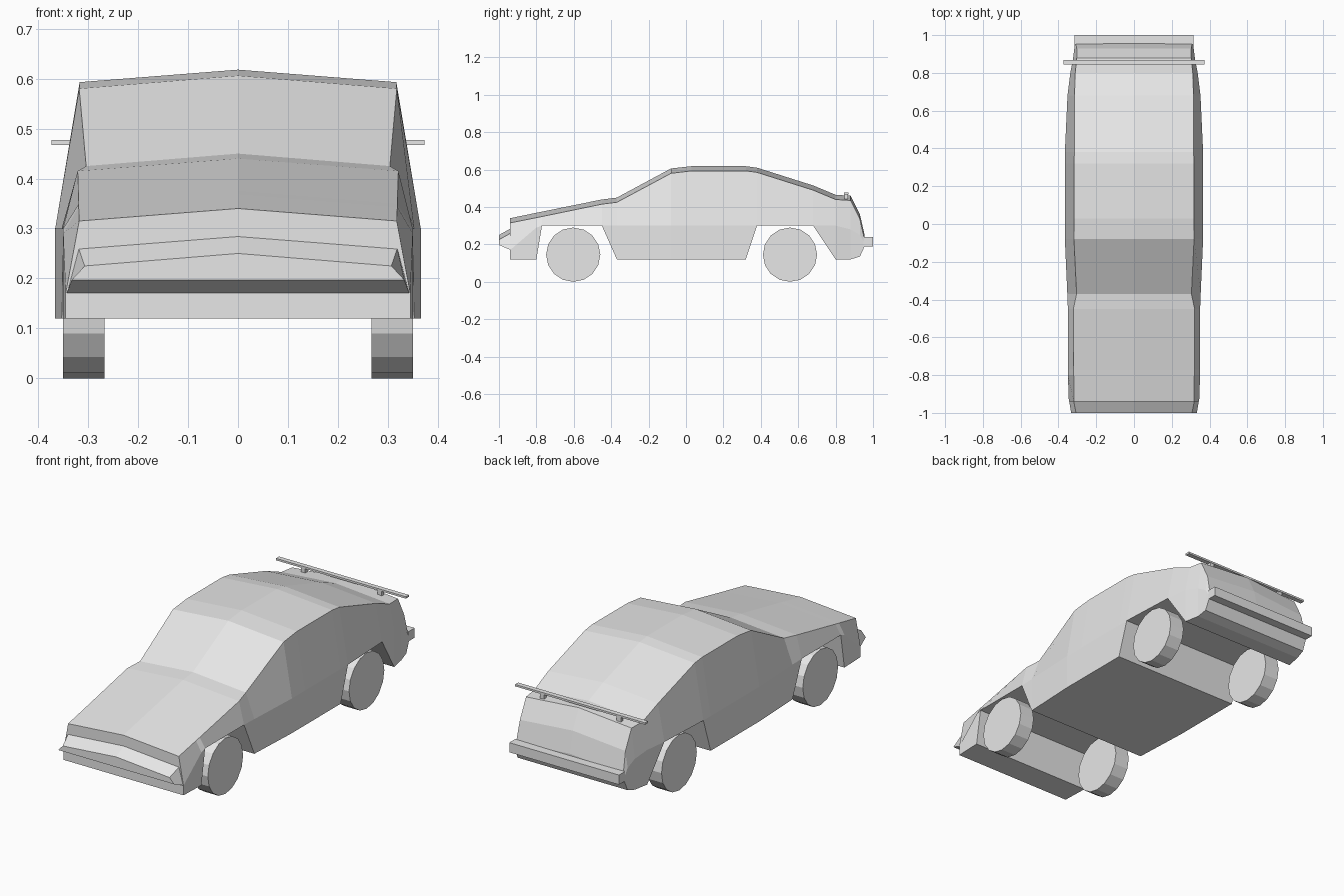
import bpy, bmesh
from math import pi

cube = bpy.data.objects.get("Cube")
if cube:
    bpy.data.objects.remove(cube, do_unlink=True)

grey = bpy.data.materials.new("plain grey")
grey.use_nodes = True
grey.diffuse_color = (0.8, 0.8, 0.8, 1)
grey.node_tree.nodes["Principled BSDF"].inputs["Base Color"].default_value = grey.diffuse_color


def loft(name, stations):
    """Skin symmetric sections: y, bottom z, widest z, shoulder z, ridge z, half widths."""
    bm = bmesh.new()
    rings = []
    for y, low, mid, shoulder, ridge, wide, narrow in stations:
        half = [(wide, low), (wide, mid), (narrow, shoulder)]
        section = half + [(0, ridge)] + [(-x, z) for x, z in reversed(half)]
        rings.append([bm.verts.new((x, y, z)) for x, z in section])
    for a, b in zip(rings, rings[1:]):
        for i in range(len(a)):
            j = (i + 1) % len(a)
            bm.faces.new((a[i], a[j], b[j], b[i]))
    bm.faces.new(rings[0])
    bm.faces.new(rings[-1])
    bmesh.ops.remove_doubles(bm, verts=bm.verts, dist=0.0005)
    bmesh.ops.recalc_face_normals(bm, faces=bm.faces)
    mesh = bpy.data.meshes.new(name)
    bm.to_mesh(mesh)
    bm.free()
    obj = bpy.data.objects.new(name, mesh)
    bpy.context.collection.objects.link(obj)
    mesh.materials.append(grey)


def box(name, centre, size):
    bpy.ops.mesh.primitive_cube_add(size=1, location=centre)
    obj = bpy.context.object
    obj.name = name
    obj.scale = size
    obj.data.materials.append(grey)


# Body shell, with wheel arches cut through the full width
loft("body", [
    (-0.94, 0.12, 0.17, 0.315, 0.34, 0.345, 0.318),
    (-0.80, 0.12, 0.29, 0.343, 0.369, 0.35, 0.319),
    (-0.77, 0.30, 0.30, 0.349, 0.375, 0.35, 0.319),
    (-0.45, 0.30, 0.30, 0.415, 0.44, 0.35, 0.321),
    (-0.37, 0.12, 0.30, 0.425, 0.45, 0.353, 0.304),
    (-0.08, 0.12, 0.30, 0.58, 0.606, 0.366, 0.318),
    (0.03, 0.12, 0.30, 0.593, 0.618, 0.366, 0.317),
    (0.32, 0.12, 0.30, 0.593, 0.618, 0.366, 0.317),
    (0.38, 0.30, 0.30, 0.585, 0.61, 0.366, 0.316),
    (0.68, 0.30, 0.30, 0.49, 0.515, 0.352, 0.315),
    (0.80, 0.12, 0.30, 0.44, 0.465, 0.337, 0.311),
    (0.88, 0.12, 0.28, 0.435, 0.46, 0.322, 0.303),
    (0.93, 0.135, 0.25, 0.335, 0.36, 0.316, 0.303),
    (0.955, 0.19, 0.21, 0.225, 0.25, 0.314, 0.308),
])

# Front bumper wedge
loft("front_bumper", [
    (-1.0, 0.197, 0.197, 0.225, 0.25, 0.333, 0.307),
    (-0.938, 0.17, 0.17, 0.26, 0.285, 0.343, 0.319),
])

# Rear bumper and spoiler
box("rear_bumper", (0, 0.975, 0.215), (0.63, 0.05, 0.05))
box("spoiler_blade", (0, 0.857, 0.472), (0.746, 0.025, 0.01))
for side, x in (("left", 0.22), ("right", -0.22)):
    box(side + "_spoiler_post", (x, 0.857, 0.453), (0.025, 0.02, 0.032))

# Wheels
for end, y in (("front", -0.603), ("rear", 0.556)):
    for side, sign in (("left", 1), ("right", -1)):
        bpy.ops.mesh.primitive_cylinder_add(
            vertices=16, radius=0.145, depth=0.083,
            location=(sign * 0.3085, y, 0.145), rotation=(0, pi / 2, 0))
        wheel = bpy.context.object
        wheel.name = f"{end}_{side}_wheel"
        wheel.data.materials.append(grey)
